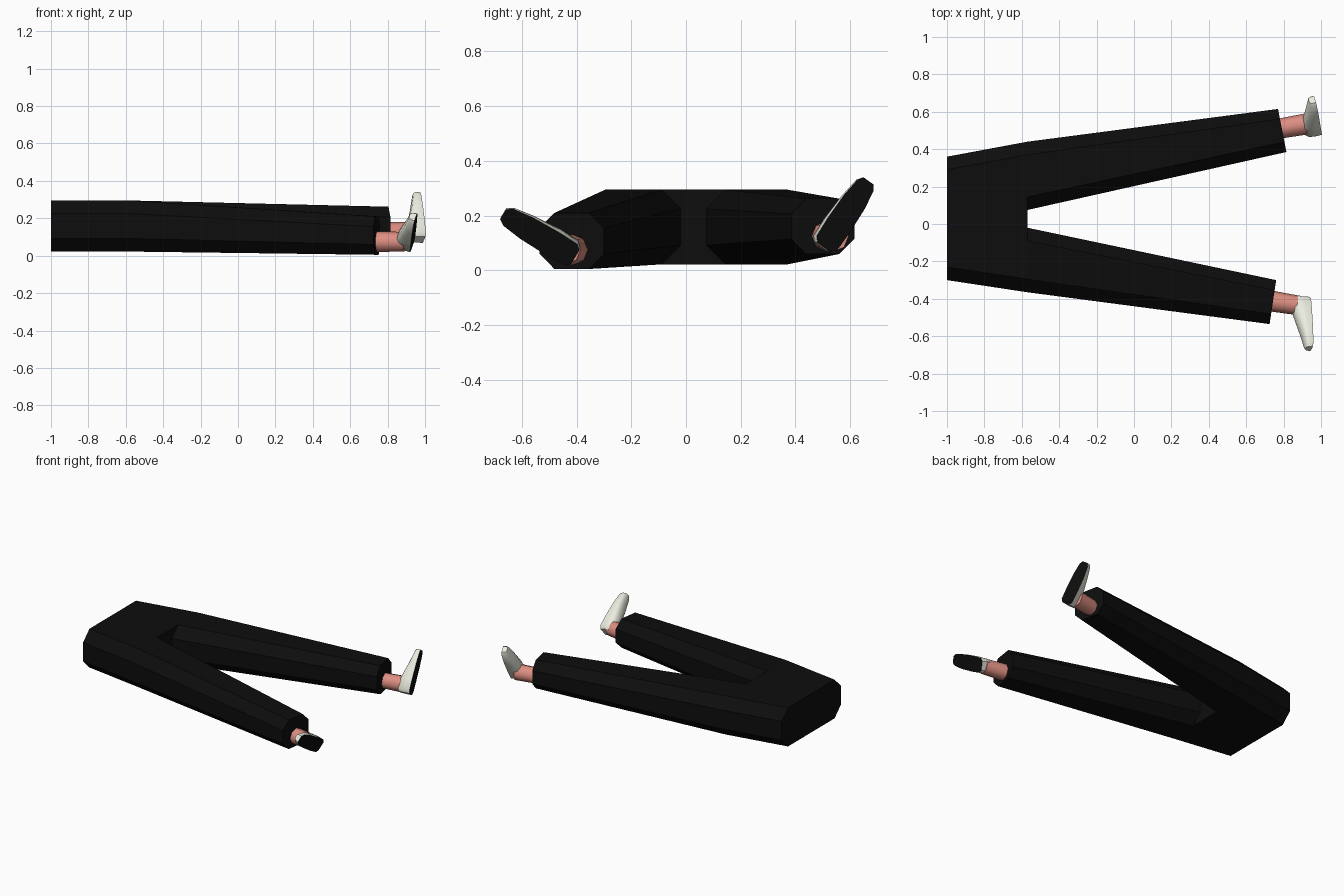
import bpy, bmesh, math
from mathutils import Vector

if "Cube" in bpy.data.objects:
    bpy.data.objects.remove(bpy.data.objects["Cube"])


def material(name, rgb):
    m = bpy.data.materials.new(name)
    m.diffuse_color = (*rgb, 1)
    m.use_nodes = True
    m.node_tree.nodes["Principled BSDF"].inputs["Base Color"].default_value = m.diffuse_color
    return m


BLACK = material("black cloth", (0.004, 0.004, 0.004))
SKIN = material("skin", (0.72, 0.27, 0.22))
WHITE = material("off white", (0.83, 0.84, 0.74))


def finish(bm, name, mats, angle):
    bmesh.ops.recalc_face_normals(bm, faces=bm.faces)
    me = bpy.data.meshes.new(name)
    bm.to_mesh(me)
    bm.free()
    for m in mats:
        me.materials.append(m)
    ob = bpy.data.objects.new(name, me)
    bpy.context.collection.objects.link(ob)
    bpy.ops.object.select_all(action='DESELECT')
    ob.select_set(True)
    bpy.context.view_layer.objects.active = ob
    bpy.ops.object.shade_smooth_by_angle(angle=math.radians(angle))
    return ob


def bridge(bm, a, b):
    n = len(a)
    return [bm.faces.new((a[i], a[(i + 1) % n], b[(i + 1) % n], b[i])) for i in range(n)]


def octagon(bm, a, b, z0, z1, c):
    """Chamfered upright ring spanning from plan point a to plan point b."""
    a, b = Vector((*a, 0)), Vector((*b, 0))
    d = (b - a).normalized() * c
    pts = [(a + d, z1), (b - d, z1), (b, z1 - c), (b, z0 + c),
           (b - d, z0), (a + d, z0), (a, z0 + c), (a, z1 - c)]
    return [bm.verts.new((p.x, p.y, z)) for p, z in pts]


# Trousers: seat block splitting into two tapered legs
bm = bmesh.new()
waist = octagon(bm, (-1, .36), (-1, -.30), .022, .295, .07)
hip = octagon(bm, (-.57, .44), (-.57, -.365), .022, .295, .07)
bridge(bm, waist, hip)
bm.faces.new(waist)
inner = []
for outer, crotch, ids, end in (
        (.44, .075, (0, 5, 6, 7), ((.77, .615), (.815, .385), .06, .262)),
        (-.365, -.02, (1, 4, 3, 2), ((.725, -.535), (.76, -.30), .005, .21))):
    top = octagon(bm, (-.57, outer), (-.57, crotch), .022, .295, .07)
    for own, shared in zip((0, 5, 6, 7), ids):
        bm.verts.remove(top[own])
        top[own] = hip[shared]
    cuff = octagon(bm, *end, .055)
    bridge(bm, top, cuff)
    bm.faces.new(cuff)
    inner.append(top[1:5])
bm.faces.new(inner[0] + inner[1][::-1])
finish(bm, "trousers", [BLACK], 30)


# Ankles: short eight-sided tubes from cuff into shoe
def ankle(name, p, q, r0, r1):
    p, q = Vector(p), Vector(q)
    bm = bmesh.new()
    rot = (q - p).to_track_quat('Z', 'Y').to_matrix().to_4x4()
    rot.translation = (p + q) / 2
    bmesh.ops.create_cone(bm, cap_ends=True, segments=8, radius1=r0, radius2=r1,
                          depth=(q - p).length, matrix=rot)
    finish(bm, name, [SKIN], 50)


ankle("left_ankle", (.76, .507, .125), (.94, .538, .125), .053, .057)
ankle("right_ankle", (.72, -.41, .075), (.89, -.437, .075), .056, .052)


# Shoes: lofted wedge along heel-to-toe, with a black sole
def shoe(name, heel, toe, side, tilt):
    heel, toe, side = Vector(heel), Vector(toe), Vector(side)
    f = (toe - heel).normalized()
    u = Vector((-1, 0, 0)) + side * tilt
    u = (u - f * u.dot(f)).normalized()
    s = f.cross(u)
    length = (toe - heel).length
    bm = bmesh.new()
    rings = []
    # position along foot, half width, height
    for t, w, h in ((0, .030, .078), (.06, .047, .086), (.32, .050, .083),
                    (.68, .047, .054), (.93, .037, .038), (1, .022, .034)):
        o = heel + f * t * length
        sec = [(-w, 0), (-w, .4 * h), (-.88 * w, .8 * h), (-.5 * w, h),
               (.5 * w, h), (.88 * w, .8 * h), (w, .4 * h), (w, 0)]
        rings.append([bm.verts.new(o + s * x + u * y) for x, y in sec])
    for a, b in zip(rings, rings[1:]):
        bridge(bm, a, b)[7].material_index = 1
    bm.faces.new(rings[0])
    bm.faces.new(rings[-1])
    finish(bm, name, [WHITE, BLACK], 45)


shoe("left_shoe", (.995, .505, .085), (.968, .667, .327), (0, -.83, .55), .25)
shoe("right_shoe", (.932, -.405, .048), (.950, -.668, .205), (0, .5, .86), .3)
